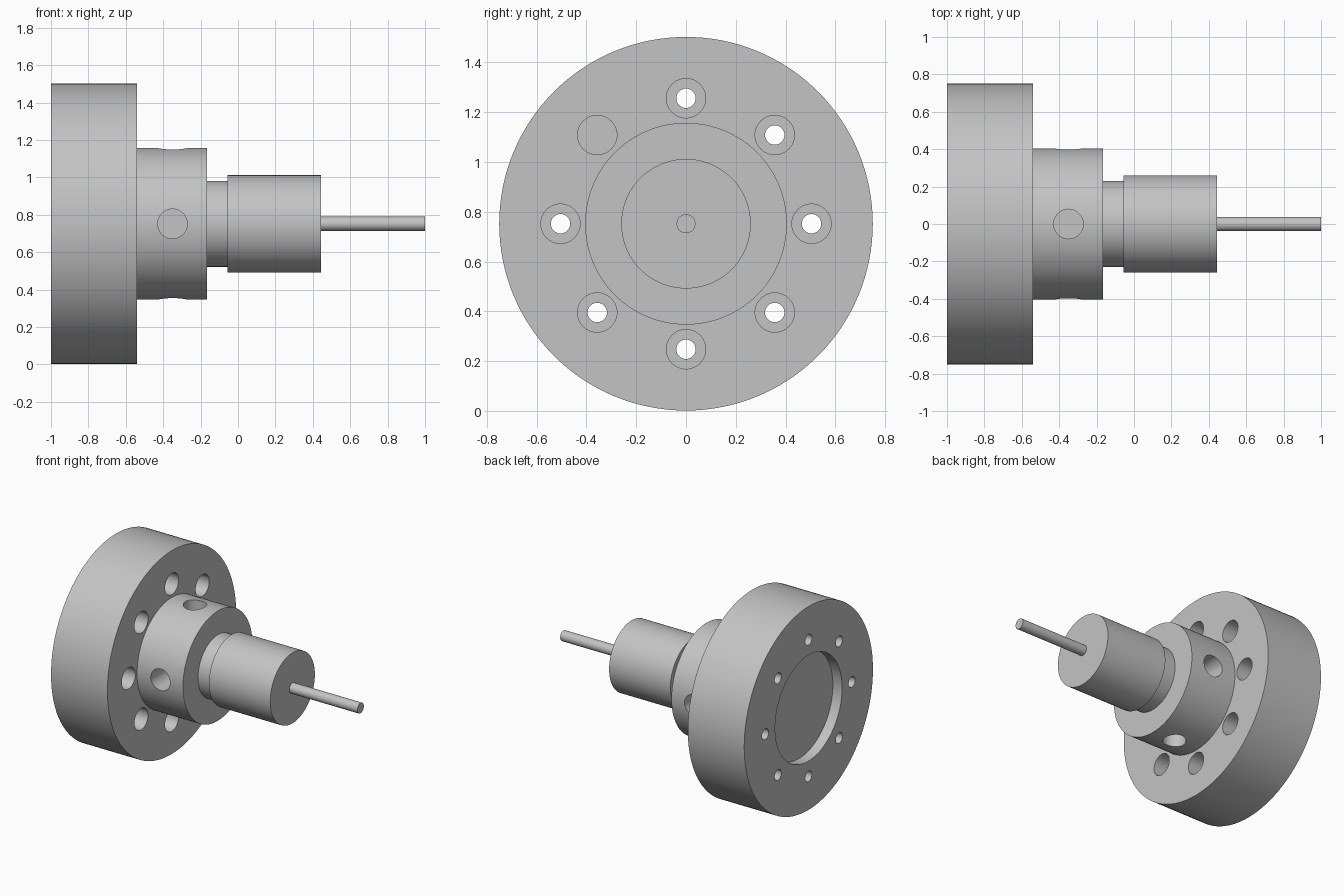
import bpy, bmesh, math
from mathutils import Matrix, Vector

if "Cube" in bpy.data.objects:
    bpy.data.objects.remove(bpy.data.objects["Cube"], do_unlink=True)

AXIS_Z = 0.752
CENTRE = Vector((0, 0, AXIS_Z))
SEGMENTS = 128

steel = bpy.data.materials.new("plain_grey_metal")
grey = (0.55, 0.55, 0.55, 1)
steel.diffuse_color = grey
steel.use_nodes = True
steel.node_tree.nodes["Principled BSDF"].inputs["Base Color"].default_value = grey


def make_object(name, bm):
    bmesh.ops.recalc_face_normals(bm, faces=bm.faces)
    mesh = bpy.data.meshes.new(name)
    bm.to_mesh(mesh)
    bm.free()
    mesh.materials.append(steel)
    obj = bpy.data.objects.new(name, mesh)
    bpy.context.collection.objects.link(obj)
    return obj


def lathe(name, profile):
    """Turn a list of (x, radius) points around the long axis."""
    bm = bmesh.new()
    verts = [bm.verts.new((x, 0, AXIS_Z + r)) for x, r in profile]
    edges = [bm.edges.new(pair) for pair in zip(verts, verts[1:])]
    bmesh.ops.spin(bm, geom=verts + edges, cent=CENTRE, axis=(1, 0, 0),
                   angle=math.tau, steps=SEGMENTS)
    bmesh.ops.remove_doubles(bm, verts=bm.verts, dist=1e-5)
    return make_object(name, bm)


def add_drill(bm, start, end, radius):
    """Add a closed cylinder between two points."""
    along = end - start
    turn = along.to_track_quat('Z', 'Y').to_matrix().to_4x4()
    bmesh.ops.create_cone(bm, cap_ends=True, segments=48, radius1=radius,
                          radius2=radius, depth=along.length,
                          matrix=Matrix.Translation((start + end) / 2) @ turn)


def cut(target, name, drills):
    bm = bmesh.new()
    for drill in drills:
        add_drill(bm, *drill)
    cutter = make_object(name, bm)
    cutter.hide_render = True
    mod = target.modifiers.new(name, 'BOOLEAN')
    mod.operation = 'DIFFERENCE'
    mod.solver = 'EXACT'
    mod.object = cutter
    bpy.context.view_layer.objects.active = target
    bpy.ops.object.modifier_apply(modifier=mod.name)
    bpy.data.objects.remove(cutter, do_unlink=True)


def radial(x, radius, angle):
    return CENTRE + Vector((x, radius * math.cos(angle), radius * math.sin(angle)))


# Wide flange with a shallow recess in its back, and the hub in front of it
flange = lathe("flange_and_hub", [
    (-0.925, 0), (-0.925, 0.39), (-1, 0.39), (-1, 0.75),
    (-0.54, 0.75), (-0.54, 0.405), (-0.165, 0.405), (-0.165, 0)])

# Ring of bolt holes, each with a wide counterbore from the hub side
ring = [i * math.tau / 8 for i in range(8)]
cut(flange, "bolt_holes",
    [(radial(-1.1, 0.504, a), radial(-0.4, 0.504, a), 0.039) for a in ring])
cut(flange, "counterbores",
    [(radial(-0.78, 0.504, a), radial(-0.5, 0.504, a), 0.079) for a in ring])

# Four blind radial holes in the hub
cut(flange, "hub_holes",
    [(radial(-0.35, 0.2, a), radial(-0.35, 0.5, a), 0.079) for a in ring[::2]])

# Neck and cylindrical body
body = lathe("neck_and_body", [
    (-0.165, 0.23), (-0.055, 0.23), (-0.055, 0.26), (0.445, 0.26), (0.445, 0)])

# Thin shaft
shaft = lathe("shaft", [(0.445, 0.038), (1, 0.038), (1, 0)])

# Smooth the turned surfaces, keep the machined edges sharp
bpy.ops.object.select_all(action='DESELECT')
for part in (flange, body, shaft):
    part.select_set(True)
bpy.context.view_layer.objects.active = flange
bpy.ops.object.shade_smooth_by_angle(angle=math.radians(30))
